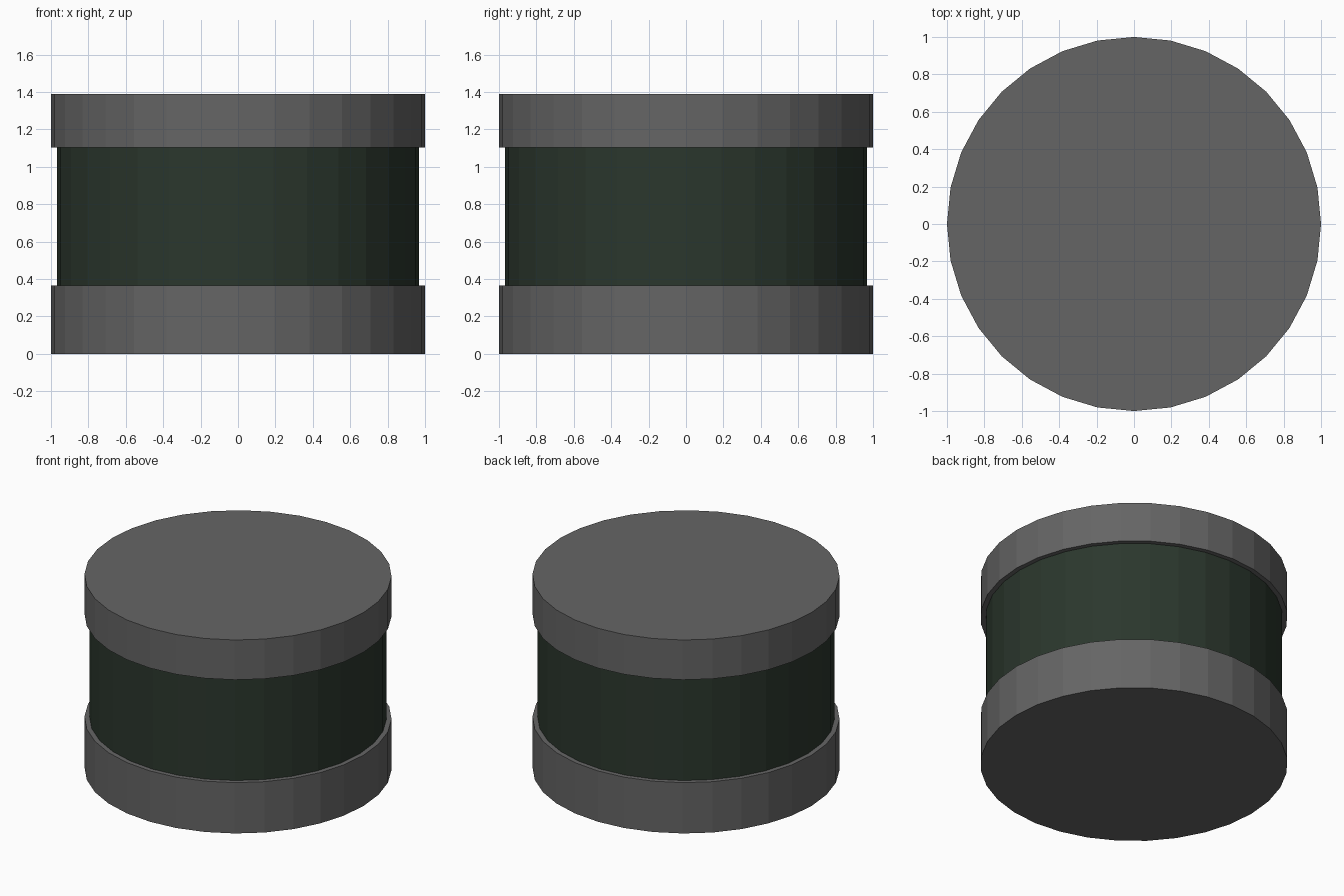
import bpy

if "Cube" in bpy.data.objects:
    bpy.data.objects.remove(bpy.data.objects["Cube"])


def material(name, rgb):
    mat = bpy.data.materials.new(name)
    mat.diffuse_color = (*rgb, 1.0)
    mat.use_nodes = True
    mat.node_tree.nodes["Principled BSDF"].inputs["Base Color"].default_value = mat.diffuse_color
    return mat


def drum(name, radius, z0, z1, mat):
    """Flat-shaded 32-sided cylinder spanning z0 to z1."""
    bpy.ops.mesh.primitive_cylinder_add(vertices=32, radius=radius, depth=z1 - z0,
                                        location=(0, 0, (z0 + z1) / 2))
    obj = bpy.context.object
    obj.name = name
    obj.data.materials.append(mat)
    return obj


grey = material("dark_grey", (0.13, 0.13, 0.13))
green = material("dark_green", (0.024, 0.038, 0.026))

# Base ring, recessed body and lid
drum("base", 1.0, 0.0, 0.365, grey)
drum("body", 0.967, 0.365, 1.104, green)
drum("lid", 1.0, 1.104, 1.39, grey)
